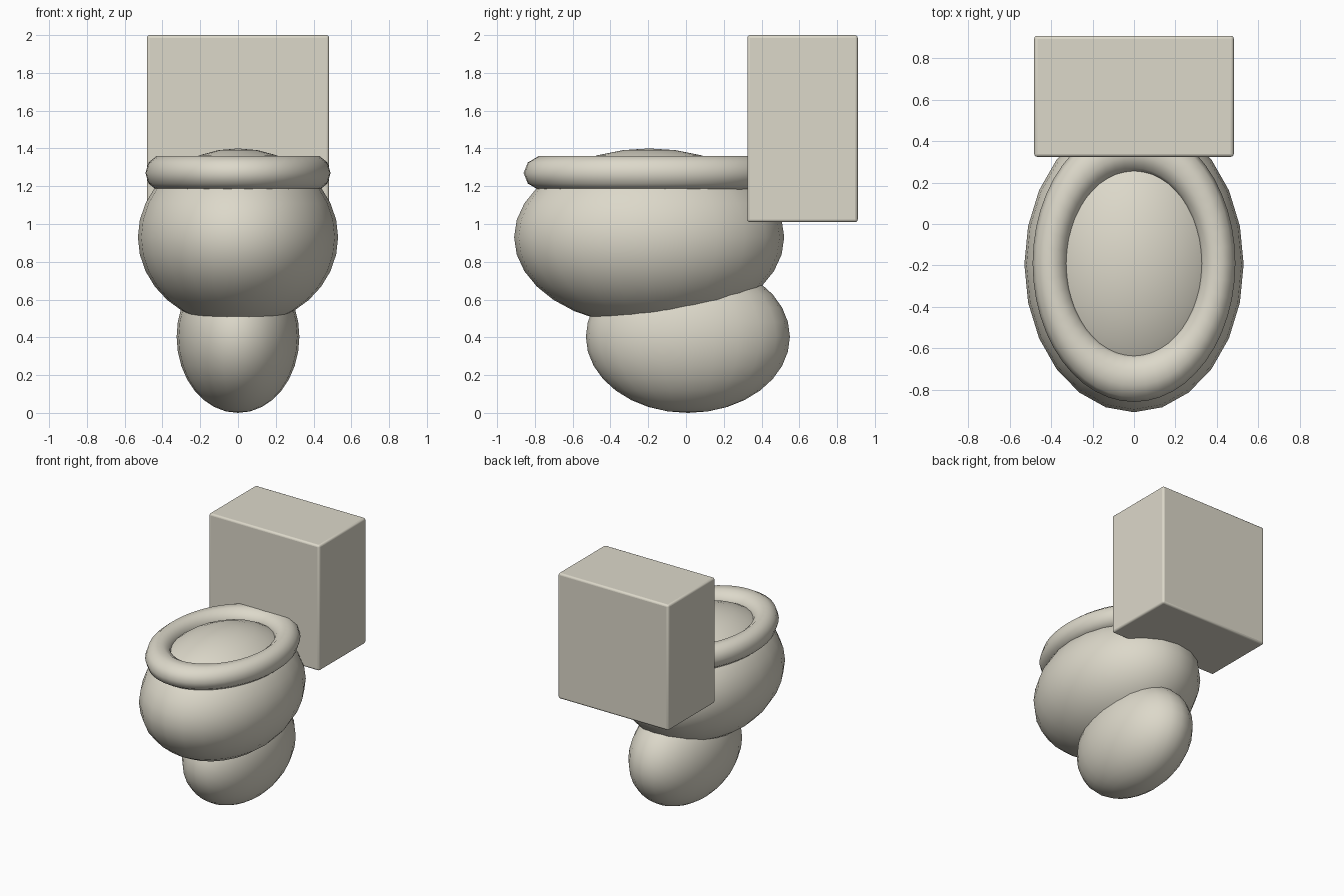
import bpy
import math

cube = bpy.data.objects.get("Cube")
if cube:
    bpy.data.objects.remove(cube, do_unlink=True)

# One glazed ceramic colour
ceramic = bpy.data.materials.new("ivory_ceramic")
ceramic.use_nodes = True
colour = (0.72, 0.69, 0.59, 1.0)
ceramic.diffuse_color = colour
ceramic.node_tree.nodes["Principled BSDF"].inputs["Base Color"].default_value = colour


def finish(name, scale, angle=60):
    obj = bpy.context.object
    obj.name = name
    obj.scale = scale
    bpy.ops.object.transform_apply(location=False, rotation=False, scale=True)
    obj.data.materials.append(ceramic)
    bpy.ops.object.shade_smooth_by_angle(angle=math.radians(angle))
    return obj


def ellipsoid(name, centre, radii):
    bpy.ops.mesh.primitive_uv_sphere_add(segments=24, ring_count=16, radius=1, location=centre)
    return finish(name, radii)


# Rounded foot and bowl
ellipsoid("pedestal", (0, 0.01, 0.403), (0.325, 0.54, 0.403))
ellipsoid("bowl", (0, -0.195, 0.93), (0.53, 0.715, 0.47))

# Oval seat ring
bpy.ops.mesh.primitive_torus_add(major_segments=48, minor_segments=10, major_radius=0.405,
                                 minor_radius=0.085, location=(0, -0.19, 1.27))
finish("seat", (1, 1.367, 1.11))

# Water tank with softened edges
bpy.ops.mesh.primitive_cube_add(size=1, location=(0, 0.617, 1.505))
tank = finish("tank", (0.965, 0.585, 0.99), 30)
bevel = tank.modifiers.new("soft_edges", "BEVEL")
bevel.width = 0.015
bevel.segments = 3
bpy.ops.object.modifier_apply(modifier=bevel.name)
bpy.ops.object.shade_smooth_by_angle(angle=math.radians(40))
